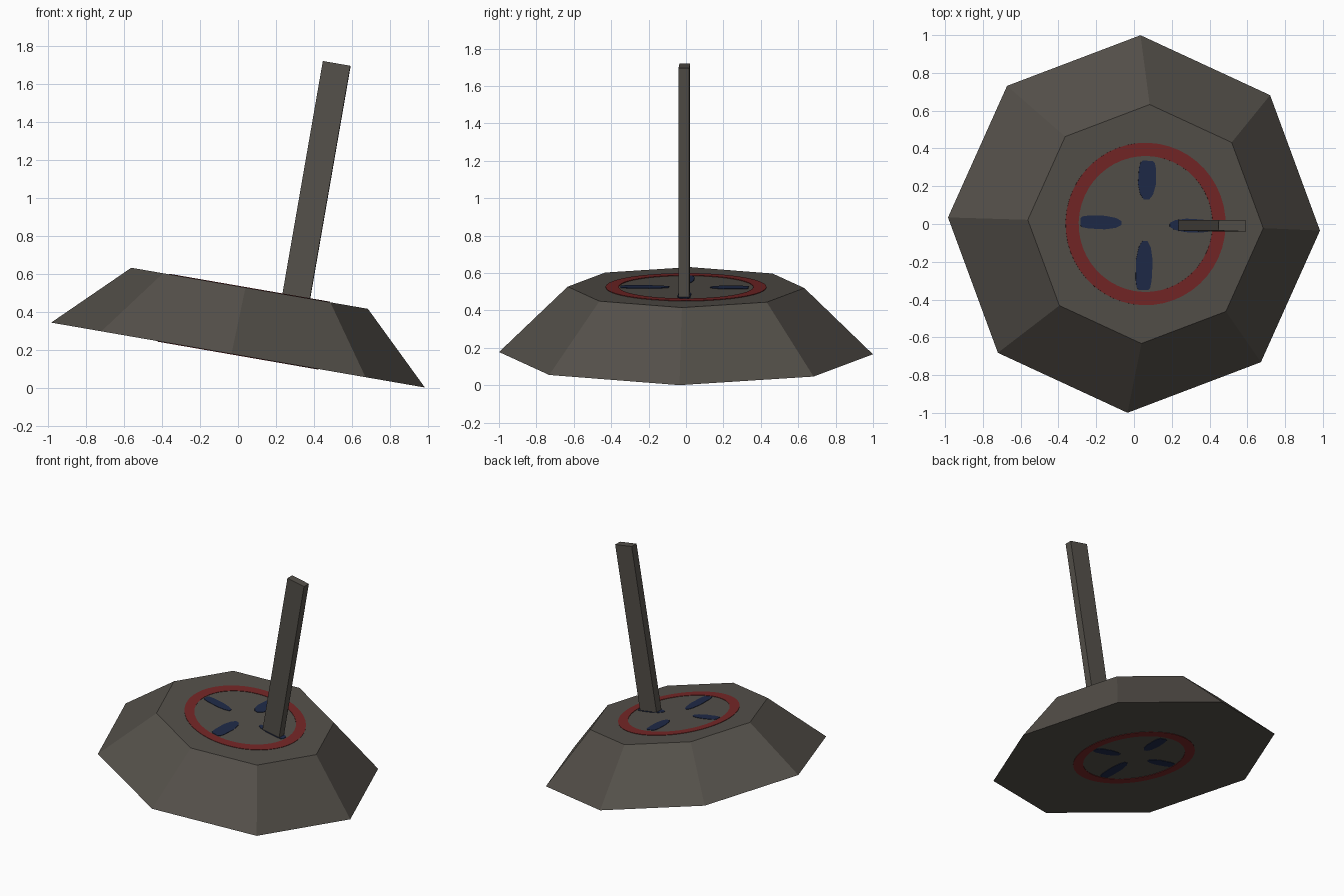
import bpy, bmesh, math
from mathutils import Matrix, Vector

if "Cube" in bpy.data.objects:
    bpy.data.objects.remove(bpy.data.objects["Cube"])

TILT = math.radians(9.85)
H = 0.357          # thickness of the slab along its own axis
PLATE = 0.004      # thickness of painted details
FRAME = (Matrix.Translation((0, 0, 0.1715)) @ Matrix.Rotation(TILT, 4, 'Y')
         @ Matrix.Rotation(math.radians(-2), 4, 'Z'))


def material(name, rgb):
    m = bpy.data.materials.new(name)
    m.diffuse_color = (*rgb, 1)
    m.use_nodes = True
    m.node_tree.nodes["Principled BSDF"].inputs["Base Color"].default_value = m.diffuse_color
    return m


stone = material("dark_stone", (0.089, 0.080, 0.068))
red = material("dull_red", (0.178, 0.020, 0.020))
blue = material("dark_blue", (0.0135, 0.023, 0.065))


def finish(name, bm, mat):
    bmesh.ops.recalc_face_normals(bm, faces=bm.faces[:])
    bm.transform(FRAME)
    mesh = bpy.data.meshes.new(name)
    bm.to_mesh(mesh)
    bm.free()
    mesh.materials.append(mat)
    ob = bpy.data.objects.new(name, mesh)
    bpy.context.collection.objects.link(ob)


# Eight-sided slab
bm = bmesh.new()
loops = []
for r, z in ((1.0, 0), (0.633, H)):
    loops.append([bm.verts.new((r * math.cos(i * math.pi / 4),
                                r * math.sin(i * math.pi / 4), z)) for i in range(8)])
for i in range(8):
    j = (i + 1) % 8
    bm.faces.new((loops[0][i], loops[0][j], loops[1][j], loops[1][i]))
bm.faces.new(loops[0][::-1])
bm.faces.new(loops[1])
finish("slab", bm, stone)

# Upright post
bm = bmesh.new()
bmesh.ops.create_cube(bm, size=1, matrix=Matrix.Translation((0.25, 0, H + 0.623))
                      @ Matrix.Diagonal((0.147, 0.057, 1.246, 1)))
finish("post", bm, stone)


# Painted ring, on the top and the underside
def ring(name, z0):
    bm = bmesh.new()
    n = 48
    rows = []
    for r, z in ((0.36, z0), (0.43, z0), (0.43, z0 + PLATE), (0.36, z0 + PLATE)):
        rows.append([bm.verts.new((r * math.cos(2 * math.pi * i / n),
                                   r * math.sin(2 * math.pi * i / n), z)) for i in range(n)])
    for k in range(4):
        a, b = rows[k], rows[(k + 1) % 4]
        for i in range(n):
            j = (i + 1) % n
            bm.faces.new((a[i], a[j], b[j], b[i]))
    finish(name, bm, red)


# Four painted marks pointing at the centre: (inner radius, outer radius, half width)
MARKS = [(0.13, 0.35, 0.036), (0.13, 0.335, 0.048), (0.13, 0.35, 0.036), (0.09, 0.35, 0.045)]
HALF = [(0, 0.3), (0.13, 0.72), (0.4, 1), (0.8, 0.95), (0.95, 0.8), (1, 0.55)]


def marks(name, z0):
    bm = bmesh.new()
    for k, (r0, r1, w) in enumerate(MARKS):
        side = [(r0 + t * (r1 - r0), h * w) for t, h in HALF]
        outline = [(x, -y) for x, y in side] + side[::-1]
        rot = Matrix.Rotation(k * math.pi / 2, 3, 'Z')
        low = [bm.verts.new(rot @ Vector((x, y, z0))) for x, y in outline]
        top = [bm.verts.new(rot @ Vector((x, y, z0 + PLATE))) for x, y in outline]
        bm.faces.new(low[::-1])
        bm.faces.new(top)
        for i in range(len(low)):
            j = (i + 1) % len(low)
            bm.faces.new((low[i], low[j], top[j], top[i]))
    finish(name, bm, blue)


for label, z in (("top", H - 0.001), ("underside", 0.001 - PLATE)):
    ring(label + "_ring", z)
    marks(label + "_marks", z)
